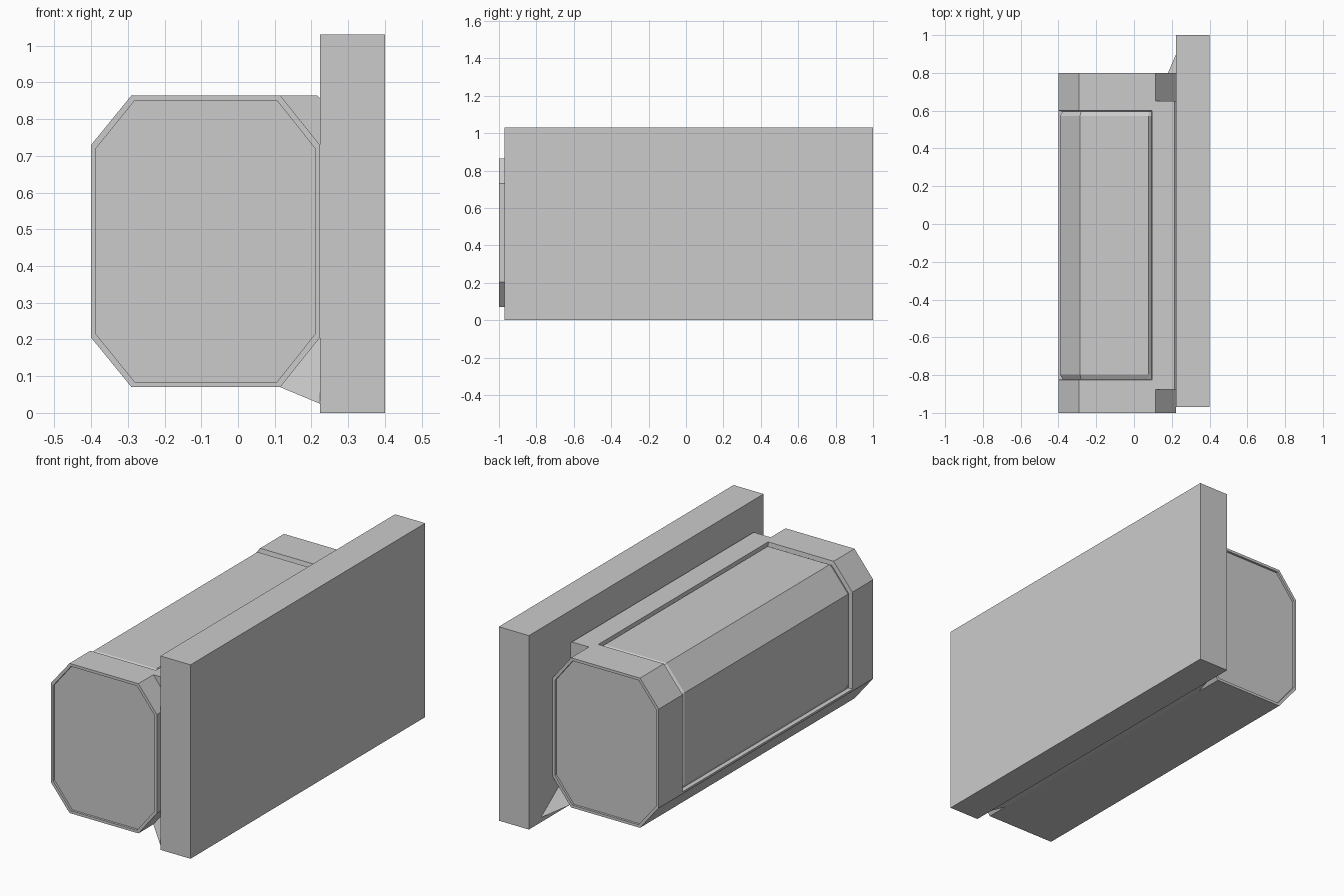
import bpy, bmesh

cube = bpy.data.objects.get("Cube")
if cube:
    bpy.data.objects.remove(cube, do_unlink=True)

grey = bpy.data.materials.new("plain grey")
grey.use_nodes = True
colour = (0.6, 0.6, 0.6, 1)
grey.diffuse_color = colour
grey.node_tree.nodes["Principled BSDF"].inputs["Base Color"].default_value = colour


def loft(name, stations):
    """Skin a list of (y, [(x, z), ...]) sections and cap both ends."""
    bm = bmesh.new()
    rings = [[bm.verts.new((x, y, z)) for x, z in pts] for y, pts in stations]
    n = len(rings[0])
    for a, b in zip(rings, rings[1:]):
        for i in range(n):
            j = (i + 1) % n
            bm.faces.new((a[i], a[j], b[j], b[i]))
    bm.faces.new(rings[0])
    bm.faces.new(rings[-1])
    bmesh.ops.recalc_face_normals(bm, faces=bm.faces)
    mesh = bpy.data.meshes.new(name)
    bm.to_mesh(mesh)
    bm.free()
    mesh.materials.append(grey)
    obj = bpy.data.objects.new(name, mesh)
    bpy.context.collection.objects.link(obj)
    return obj


# Mounting slab
L, R = 0.223, 0.4
slab = [(L, 0), (R, 0), (R, 1.03), (L, 1.03)]
loft("mounting_slab", [(-0.97, slab), (1.0, slab)])

# Octagonal housing with a grooved raised panel over its top and outer side
base = [(-0.4, 0.205), (-0.29, 0.07), (0.115, 0.07), (L, 0.205), (L, 0.73), (0.115, 0.865)]
full = base + [(0.095, 0.865), (0.093, 0.865), (0.075, 0.865), (-0.29, 0.865),
               (-0.4, 0.73), (-0.4, 0.24), (-0.4, 0.217), (-0.4, 0.215)]
groove = base + [(0.095, 0.865), (0.093, 0.843), (0.075, 0.843), (-0.28, 0.843),
                 (-0.378, 0.722), (-0.378, 0.24), (-0.378, 0.217), (-0.4, 0.215)]
panel = base + [(0.095, 0.865), (0.093, 0.843), (0.078, 0.857), (-0.286, 0.857),
                (-0.392, 0.727), (-0.392, 0.24), (-0.378, 0.217), (-0.4, 0.215)]
# Recessed end caps inside a thin rim
cx, cz = -0.0885, 0.4675
rim = [(cx + (x - cx) * 0.957, cz + (z - cz) * 0.964) for x, z in full]
loft("housing", [(-0.988, rim), (-1.0, rim), (-1.0, full), (-0.825, full),
                 (-0.822, groove), (-0.797, panel), (0.572, panel),
                 (0.595, groove), (0.6, full), (0.8, full), (0.8, rim), (0.788, rim)])

# Upper web joining housing and slab
web = [(0.115, 0.865), (0.215, 0.865), (L, 0.857), (L, 0.73)]
loft("upper_web", [(-0.875, web), (0.65, web)])

# Lower web, flaring outward along its foot at the slab
lower = loft("lower_web", [(y, [(0.115, 0.07), (L, 0.205), (L, 0.025)])
                           for y in (-0.875, 0.65)])
for v in lower.data.vertices:
    if v.co.z < 0.05:
        v.co.y = 0.9 if v.co.y > 0 else -0.97
